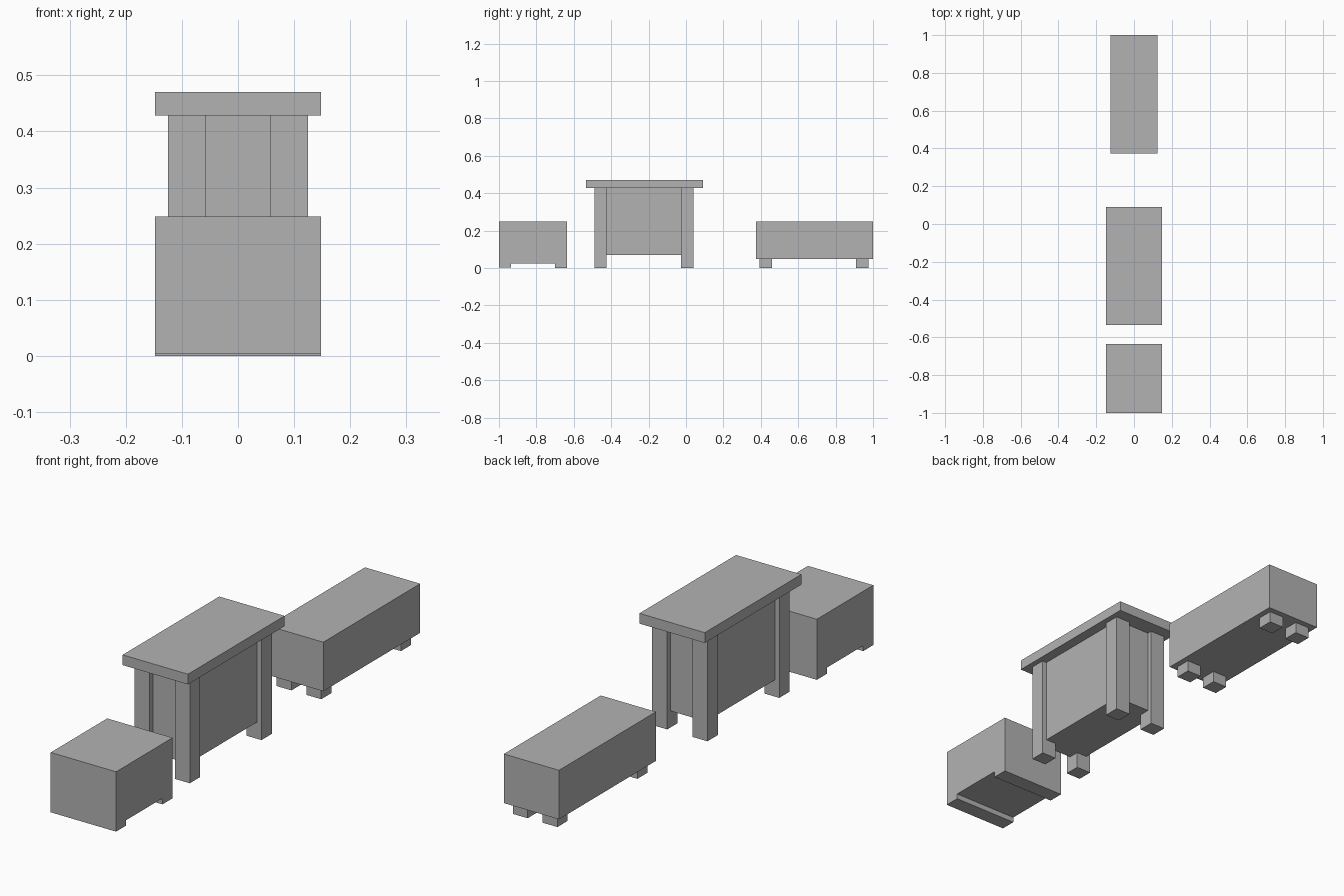
import bpy
import bmesh

cube = bpy.data.objects.get("Cube")
if cube:
    bpy.data.objects.remove(cube, do_unlink=True)

# One plain grey for everything
grey = bpy.data.materials.new("plain_grey")
grey.use_nodes = True
grey.diffuse_color = (0.45, 0.45, 0.45, 1)
grey.node_tree.nodes["Principled BSDF"].inputs["Base Color"].default_value = grey.diffuse_color


def add_object(name, bm):
    bmesh.ops.recalc_face_normals(bm, faces=bm.faces)
    mesh = bpy.data.meshes.new(name)
    bm.to_mesh(mesh)
    bm.free()
    mesh.materials.append(grey)
    obj = bpy.data.objects.new(name, mesh)
    bpy.context.collection.objects.link(obj)
    return obj


def extrude_profile(name, profile, x0, x1):
    """Closed (y, z) outline extruded from x0 to x1."""
    bm = bmesh.new()
    face = bm.faces.new([bm.verts.new((x0, y, z)) for y, z in profile])
    result = bmesh.ops.extrude_face_region(bm, geom=[face])
    moved = [v for v in result["geom"] if isinstance(v, bmesh.types.BMVert)]
    bmesh.ops.translate(bm, vec=(x1 - x0, 0, 0), verts=moved)
    return add_object(name, bm)


def box(name, x, y, z):
    """Box from (low, high) ranges."""
    outline = [(y[0], z[0]), (y[1], z[0]), (y[1], z[1]), (y[0], z[1])]
    return extrude_profile(name, outline, *x)


def four_legs(name, x, ys, z):
    """Legs mirrored left and right at each end."""
    for end, y in zip(("front", "back"), ys):
        box(f"{name}_{end}_left", x, y, z)
        box(f"{name}_{end}_right", (-x[1], -x[0]), y, z)


# Front stool: solid block with a shallow channel between two runners
extrude_profile("stool_block", [
    (-1.0, 0.003), (-0.935, 0.003), (-0.935, 0.025), (-0.7, 0.025),
    (-0.7, 0), (-0.635, 0), (-0.635, 0.248), (-1.0, 0.248)], -0.148, 0.148)

# Middle table: overhanging top, recessed cabinet, four corner legs
box("table_top", (-0.148, 0.148), (-0.535, 0.09), (0.428, 0.47))
box("table_cabinet", (-0.105, 0.105), (-0.47, 0.02), (0.068, 0.428))
four_legs("table_leg", (0.057, 0.125), ((-0.49, -0.425), (-0.027, 0.04)), (0, 0.428))

# Rear bench: long chest on four short feet
box("bench_chest", (-0.125, 0.125), (0.373, 1.0), (0.047, 0.248))
four_legs("bench_foot", (0.034, 0.101), ((0.394, 0.459), (0.91, 0.976)), (0, 0.047))
